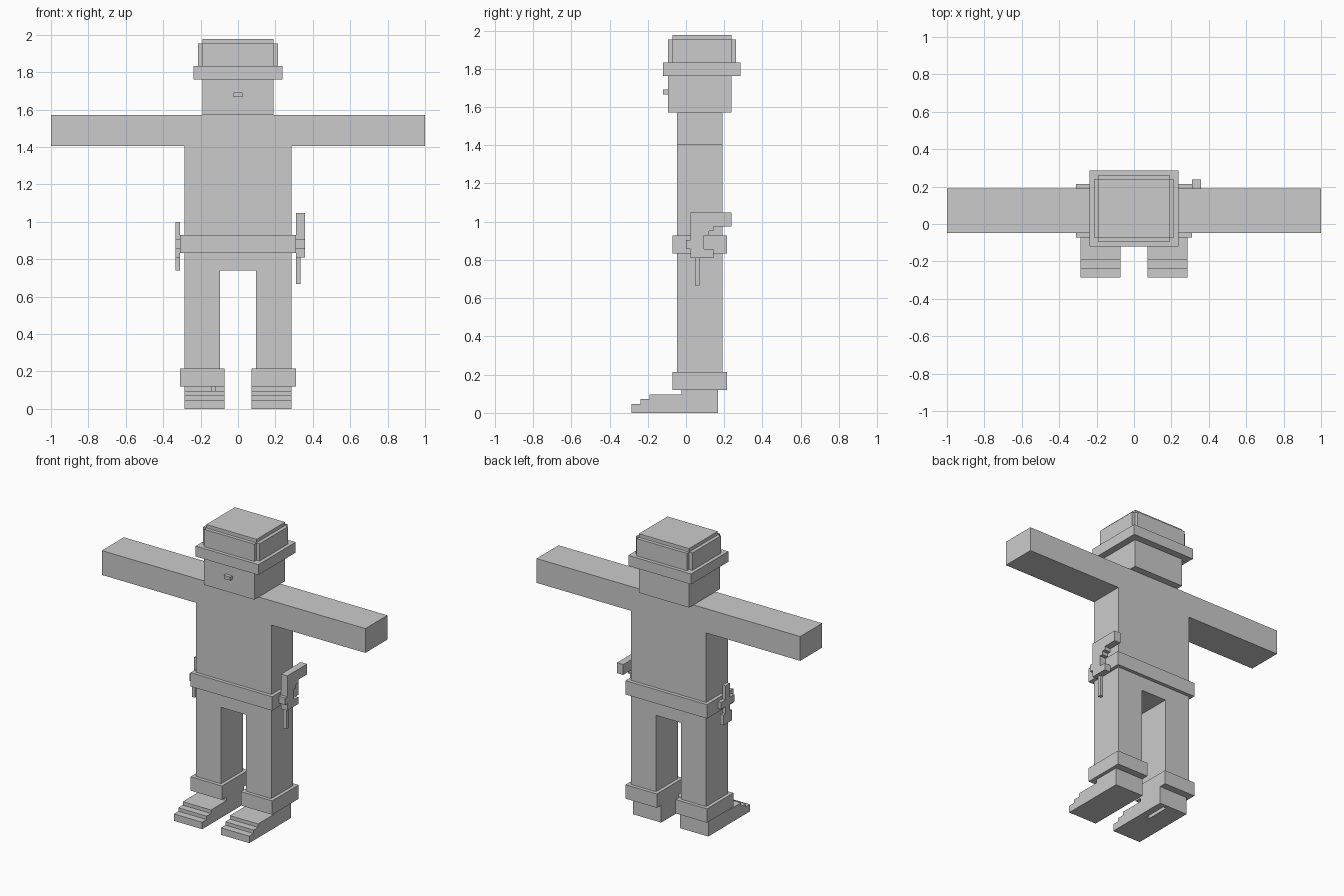
import bpy, bmesh

if "Cube" in bpy.data.objects:
    bpy.data.objects.remove(bpy.data.objects["Cube"])

V = 2 / 84  # block unit

grey = bpy.data.materials.new("plain_grey")
grey.diffuse_color = (0.6, 0.6, 0.6, 1)
grey.use_nodes = True
grey.node_tree.nodes["Principled BSDF"].inputs["Base Color"].default_value = grey.diffuse_color


def prism(name, pts, lo, hi, axis):
    """Extrude an outline: axis 'y' takes (x, z) points, axis 'x' takes (y, z)."""
    def place(p, d):
        return (p[0] * V, d * V, p[1] * V) if axis == "y" else (d * V, p[0] * V, p[1] * V)
    bm = bmesh.new()
    face = bm.faces.new([bm.verts.new(place(p, lo)) for p in pts])
    ext = bmesh.ops.extrude_face_region(bm, geom=[face])
    moved = [g for g in ext["geom"] if isinstance(g, bmesh.types.BMVert)]
    step = (hi - lo) * V
    bmesh.ops.translate(bm, verts=moved, vec=(0, step, 0) if axis == "y" else (step, 0, 0))
    bmesh.ops.recalc_face_normals(bm, faces=bm.faces)
    mesh = bpy.data.meshes.new(name)
    bm.to_mesh(mesh)
    bm.free()
    mesh.materials.append(grey)
    obj = bpy.data.objects.new(name, mesh)
    bpy.context.collection.objects.link(obj)
    return obj


def box(name, x0, x1, y0, y1, z0, z1):
    return prism(name, [(x0, z0), (x1, z0), (x1, z1), (x0, z1)], y0, y1, "y")


# Body: legs, torso and outstretched arms in one outline
half = [(4, 31), (4, 9), (12, 9), (12, 59), (42, 59), (42, 66)]
prism("body", half + [(-x, z) for x, z in reversed(half)], -2, 8, "y")
box("belt", -13, 13, -3, 9, 35, 39)

# Head, nose and hat
box("head", -8, 8, -4, 10, 66, 74)
box("nose", -1, 1, -5, -4, 70, 71)
box("hat_brim", -10, 10, -5, 12, 74, 77)
box("hat_crown", -8, 8, -3, 10, 77, 83)
box("hat_front_panel", -8, 8, -4, -3, 77, 82)
box("hat_back_panel", -8, 8, 10, 11, 77, 82)
for side, s in (("left", -1), ("right", 1)):
    a, b = sorted((8 * s, 9 * s))
    box("hat_panel_" + side, a, b, -3, 10, 77, 82)

# Feet with stepped toes, and ankle cuffs
foot = [(-12, 0), (7, 0), (7, 5), (-1, 5), (-1, 4), (-8, 4),
        (-8, 3), (-10, 3), (-10, 2), (-12, 2)]
feet = {}
for side, s in (("left", -1), ("right", 1)):
    a, b = sorted((3 * s, 12 * s))
    feet[side] = prism("foot_" + side, foot, a, b, "x")
    a, b = sorted((3 * s, 13 * s))
    box("cuff_" + side, a, b, -3, 9, 5, 9)

# Narrow slit through one heel
cutter = box("slit_cutter", -6, -5, -1, 6, -1, 6)
cutter.hide_render = True
cutter.hide_viewport = True
cut = feet["left"].modifiers.new("slit", "BOOLEAN")
cut.operation = "DIFFERENCE"
cut.solver = "EXACT"
cut.object = cutter

# Holstered pistol on the right hip
pistol = [(1, 34), (6, 34), (6, 36), (4, 36), (4, 39), (5, 39), (5, 40), (6, 40),
          (6, 41), (10, 41), (10, 44), (1, 44), (1, 38), (0, 38), (0, 36), (1, 36)]
prism("pistol", pistol, 13, 15, "x")
box("pistol_barrel", 13, 14, 2, 3, 28, 34)

# Dagger on the left hip
dagger = [(-1, 31), (3, 31), (3, 34), (2, 34), (2, 36), (4, 36), (4, 38), (2, 38),
          (2, 42), (0, 42), (0, 38), (-2, 38), (-2, 36), (0, 36), (0, 34), (-1, 34)]
prism("dagger", dagger, -14, -13, "x")
